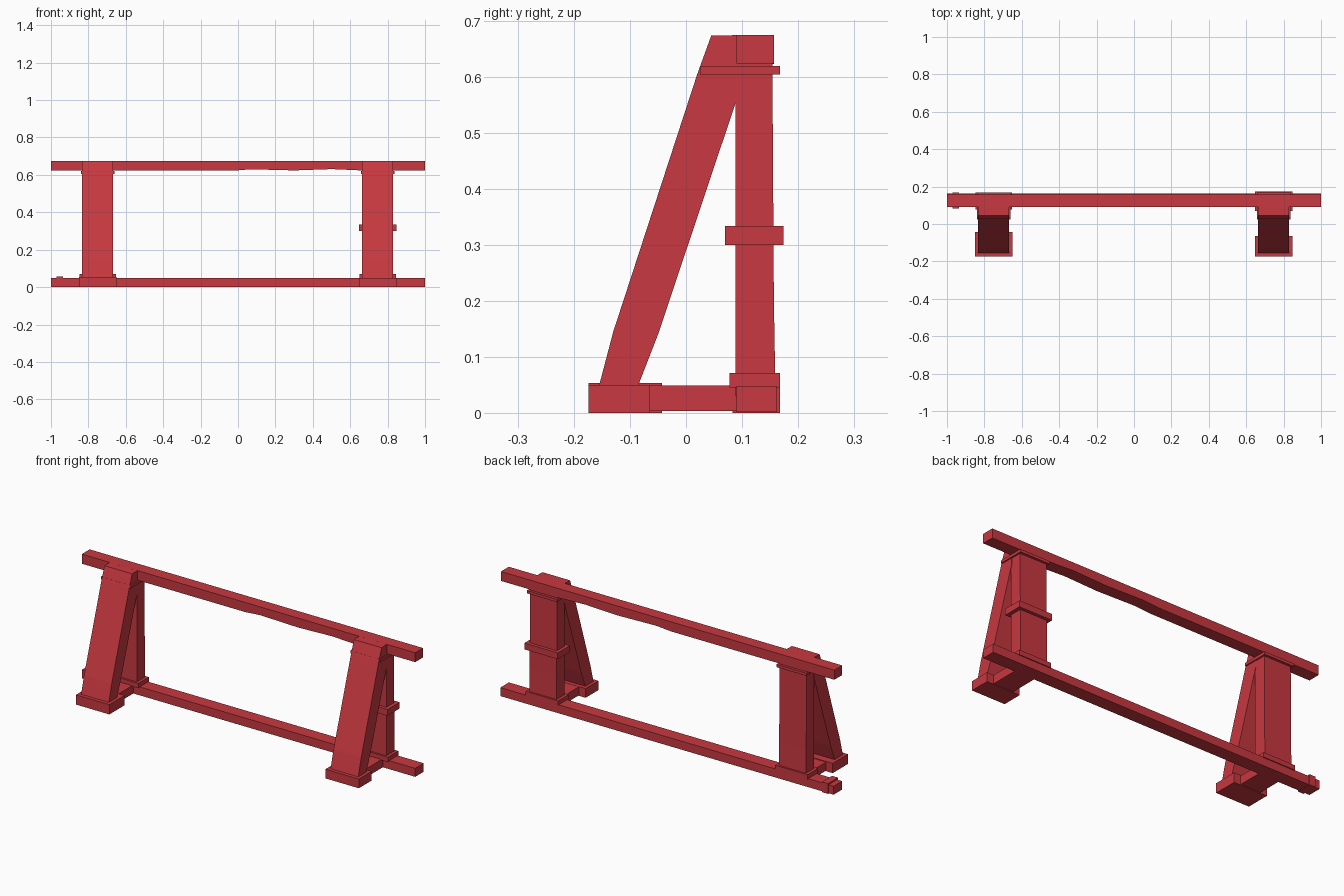
import bpy
import bmesh

if "Cube" in bpy.data.objects:
    bpy.data.objects.remove(bpy.data.objects["Cube"], do_unlink=True)

# Single painted-timber material
red = bpy.data.materials.new("painted_red")
red.use_nodes = True
colour = (0.58, 0.04, 0.052, 1)
red.diffuse_color = colour
red.node_tree.nodes["Principled BSDF"].inputs["Base Color"].default_value = colour


def prism(name, profile, place, start, end):
    """Extrude a 2D profile between start and end along the axis set by place."""
    bm = bmesh.new()
    near = [bm.verts.new(place(u, v, start)) for u, v in profile]
    far = [bm.verts.new(place(u, v, end)) for u, v in profile]
    bm.faces.new(near)
    bm.faces.new(far)
    for i in range(len(profile)):
        j = (i + 1) % len(profile)
        bm.faces.new((near[i], near[j], far[j], far[i]))
    bmesh.ops.recalc_face_normals(bm, faces=bm.faces)
    mesh = bpy.data.meshes.new(name)
    bm.to_mesh(mesh)
    bm.free()
    mesh.materials.append(red)
    obj = bpy.data.objects.new(name, mesh)
    bpy.context.collection.objects.link(obj)
    return obj


def across(y, z, x):
    return (x, y, z)


def along(x, z, y):
    return (x, y, z)


def box(name, x0, x1, y0, y1, z0, z1):
    rect = [(y0, z0), (y1, z0), (y1, z1), (y0, z1)]
    return prism(name, rect, across, x0, x1)


# Rails: the top one has a worn, slightly wavy underside
wavy = [(-1, 0.675), (-1, 0.623), (-0.02, 0.623), (0.07, 0.63), (0.3, 0.624),
        (0.5, 0.631), (0.66, 0.624), (1, 0.624), (1, 0.675)]
prism("top_rail", wavy, along, 0.09, 0.157)
box("bottom_rail", -1, 1, 0.09, 0.163, 0.002, 0.048)
box("rail_end_strap", -0.97, -0.935, 0.083, 0.168, 0, 0.056)

# Side profiles of the leaning brace and the upright
brace = [(-0.155, 0.05), (-0.13, 0.145), (0.02, 0.605), (0.045, 0.674),
         (0.095, 0.675), (0.095, 0.57), (0.09, 0.558), (-0.05, 0.14), (-0.085, 0.05)]
post = [(0.088, 0.03), (0.16, 0.03), (0.157, 0.2), (0.154, 0.675), (0.088, 0.675)]

# Two supporting trestles
for side, cx, foot_back, foot_top in (("right", -0.75, -0.043, 0.053),
                                      ("left", 0.747, -0.064, 0.05)):
    prism(side + "_brace", brace, across, cx - 0.083, cx + 0.083)
    prism(side + "_post", post, across, cx - 0.081, cx + 0.081)
    box(side + "_cap_band", cx - 0.09, cx + 0.09, 0.025, 0.168, 0.605, 0.62)
    box(side + "_base_collar", cx - 0.097, cx + 0.097, 0.078, 0.168, 0.045, 0.071)
    box(side + "_foot", cx - 0.1, cx + 0.1, -0.174, foot_back, 0, foot_top)
    box(side + "_ground_tie", cx - 0.06, cx + 0.06, -0.1, 0.1, 0.003, 0.049)

# Reinforcing band on one post only
box("left_middle_band", 0.648, 0.848, 0.07, 0.174, 0.3, 0.334)
